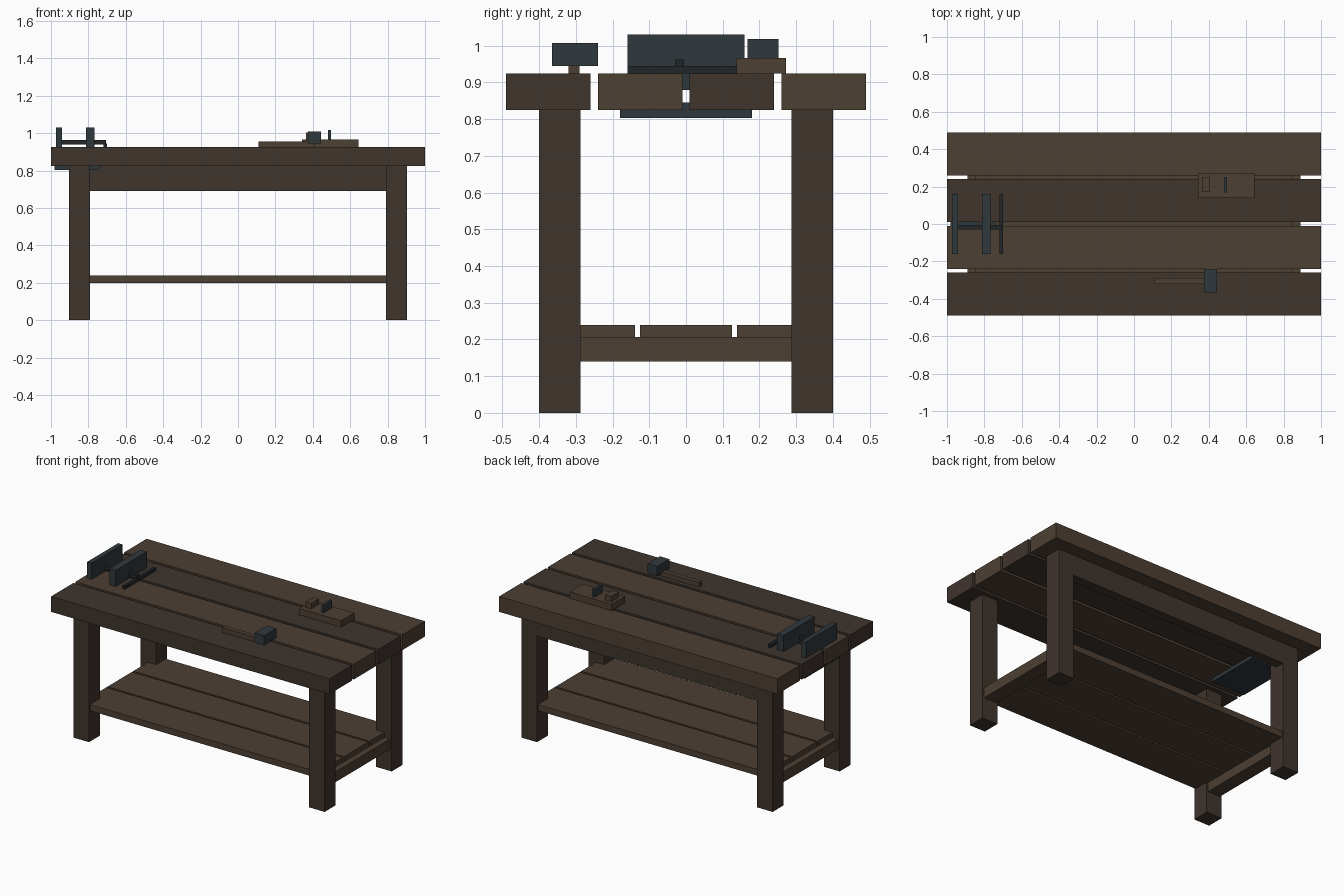
import bpy

if "Cube" in bpy.data.objects:
    bpy.data.objects.remove(bpy.data.objects["Cube"])


def material(name, rgb):
    m = bpy.data.materials.new(name)
    m.diffuse_color = (*rgb, 1)
    m.use_nodes = True
    m.node_tree.nodes["Principled BSDF"].inputs["Base Color"].default_value = m.diffuse_color
    return m


LIGHT = material("light_wood", (0.075, 0.050, 0.033))
DARK = material("dark_wood", (0.050, 0.035, 0.027))
METAL = material("metal", (0.030, 0.040, 0.046))
BLACK = material("dark_metal", (0.016, 0.019, 0.022))


def box(name, x, y, z, mat):
    """Box given by its (min, max) range on each axis."""
    bpy.ops.mesh.primitive_cube_add(
        size=1, location=[(a + b) / 2 for a, b in (x, y, z)])
    ob = bpy.context.object
    ob.name = name
    ob.scale = [b - a for a, b in (x, y, z)]
    bpy.ops.object.transform_apply(location=False, rotation=False, scale=True)
    ob.data.materials.append(mat)
    return ob


def span(c, w):
    return (c - w / 2, c + w / 2)


# Bench top: four planks with narrow gaps, alternating tone
for i in range(4):
    box(f"top_plank_{i + 1}", (-1, 1), span(-0.375 + 0.25 * i, 0.23),
        (0.825, 0.925), LIGHT if i % 2 else DARK)

# Legs and low end rails
for sx, side in ((-1, "left"), (1, "right")):
    for sy, end in ((-1, "front"), (1, "back")):
        box(f"{end}_{side}_leg", span(sx * 0.847, 0.112), span(sy * 0.344, 0.112),
            (0, 0.825), DARK)
    box(f"{side}_end_rail", span(sx * 0.845, 0.09), (-0.29, 0.29), (0.14, 0.207), LIGHT)

# Back apron, flush with the legs
box("back_apron", (-0.80, 0.80), (0.34, 0.40), (0.69, 0.825), DARK)

# Shelf boards
for i in range(3):
    box(f"shelf_board_{i + 1}", (-0.85, 0.85), span(0.264 * (i - 1), 0.25),
        (0.20, 0.24), LIGHT)

# Vise
box("vise_mount_plate", (-0.98, -0.74), (-0.18, 0.18), (0.803, 0.845), METAL)
box("vise_fixed_jaw", (-0.973, -0.941), (-0.16, 0.16), (0.88, 1.03), METAL)
box("vise_moving_jaw", (-0.813, -0.767), (-0.16, 0.16), (0.88, 1.03), METAL)
box("vise_screw", (-0.96, -0.705), span(-0.018, 0.024), (0.94, 0.963), BLACK)
box("vise_handle", (-0.72, -0.70), (-0.16, 0.16), (0.925, 0.945), BLACK)

# Hammer
box("hammer_handle", (0.11, 0.41), (-0.32, -0.29), (0.925, 0.955), LIGHT)
box("hammer_head", (0.375, 0.443), (-0.365, -0.24), (0.945, 1.008), METAL)

# Hand plane
box("plane_body", (0.343, 0.645), (0.138, 0.273), (0.925, 0.967), LIGHT)
box("plane_knob", (0.364, 0.406), (0.172, 0.25), (0.96, 1.003), LIGHT)
box("plane_blade", (0.481, 0.498), (0.168, 0.252), (0.96, 1.018), METAL)
